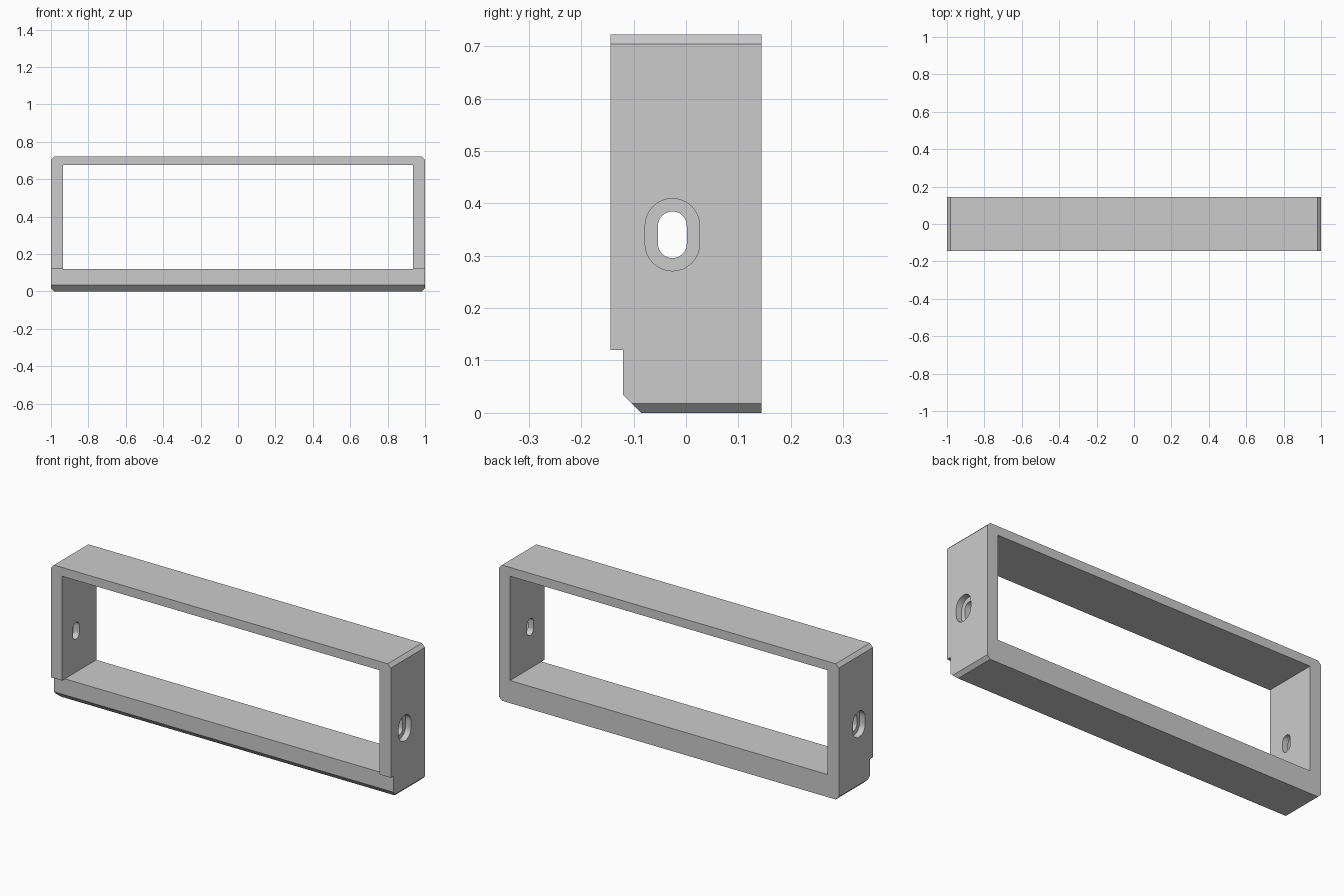
import bpy, bmesh
from math import sin, cos, pi
from mathutils import Vector

cube = bpy.data.objects.get("Cube")
if cube:
    bpy.data.objects.remove(cube, do_unlink=True)

HALF_X, HALF_Y, HEIGHT = 1.0, 0.144, 0.722
WALL, BOTTOM, TOP = 0.065, 0.12, 0.675
CHAMFER = 0.018

grey = bpy.data.materials.new("plain grey")
grey.use_nodes = True
grey.diffuse_color = (0.6, 0.6, 0.6, 1)
grey.node_tree.nodes["Principled BSDF"].inputs["Base Color"].default_value = (0.6, 0.6, 0.6, 1)


def prism(name, profile, axis, start, end):
    """Extrude a 2D profile along x (profile in y, z) or y (profile in x, z)."""
    place = (lambda p, t: (t, p[0], p[1])) if axis == "x" else (lambda p, t: (p[0], t, p[1]))
    bm = bmesh.new()
    face = bm.faces.new([bm.verts.new(place(p, start)) for p in profile])
    side = bmesh.ops.extrude_face_region(bm, geom=[face])["geom"]
    move = Vector(place((0, 0), end - start))
    bmesh.ops.translate(bm, vec=move, verts=[v for v in side if isinstance(v, bmesh.types.BMVert)])
    bmesh.ops.recalc_face_normals(bm, faces=bm.faces)
    mesh = bpy.data.meshes.new(name)
    bm.to_mesh(mesh)
    bm.free()
    mesh.materials.append(grey)
    obj = bpy.data.objects.new(name, mesh)
    bpy.context.collection.objects.link(obj)
    return obj


def rectangle(a0, a1, b0, b1):
    return [(a0, b0), (a1, b0), (a1, b1), (a0, b1)]


def slot(radius, y=-0.026, z=0.34, straight=0.017, steps=16):
    """Upright rounded slot outline."""
    points = []
    for offset, turn in ((straight, 0), (-straight, pi)):
        for i in range(steps + 1):
            a = turn + pi * i / steps
            points.append((y + radius * cos(a), z + offset + radius * sin(a)))
    return points


# Outer block with chamfered long edges
c = CHAMFER
outline = [(-HALF_X + c, 0), (HALF_X - c, 0), (HALF_X, c), (HALF_X, HEIGHT - c),
           (HALF_X - c, HEIGHT), (-HALF_X + c, HEIGHT), (-HALF_X, HEIGHT - c), (-HALF_X, c)]
frame = prism("rectangular_frame", outline, "y", -HALF_Y, HALF_Y)

# Central opening, front rebate with its sloped lower edge
inner = HALF_X - WALL
cutters = [
    prism("opening_cutter", rectangle(-inner, inner, BOTTOM, TOP), "y", -0.3, 0.3),
    prism("rebate_cutter", [(-0.3, BOTTOM), (-0.12, BOTTOM), (-0.12, 0.034),
                            (-0.086, 0), (-0.086, -0.1), (-0.3, -0.1)], "x", -1.2, 1.2),
]
# Stepped slot through each side wall
for label, s in (("left", 1), ("right", -1)):
    cutters.append(prism(label + "_slot_cutter", slot(0.0275), "x", s * 0.8, s * 1.2))
    cutters.append(prism(label + "_recess_cutter", slot(0.052), "x", s * (HALF_X - 0.032), s * 1.2))

for cutter in cutters:
    cutter.hide_render = True
    mod = frame.modifiers.new(cutter.name, "BOOLEAN")
    mod.operation, mod.solver, mod.object = "DIFFERENCE", "EXACT", cutter

# Bake the cuts and drop the helpers
bpy.context.view_layer.update()
evaluated = frame.evaluated_get(bpy.context.evaluated_depsgraph_get())
result = bpy.data.meshes.new_from_object(evaluated)
frame.modifiers.clear()
frame.data = result
for cutter in cutters:
    bpy.data.objects.remove(cutter, do_unlink=True)
result.materials.clear()
result.materials.append(grey)
for poly in result.polygons:
    poly.material_index = 0

bpy.ops.object.select_all(action="DESELECT")
frame.select_set(True)
bpy.context.view_layer.objects.active = frame
bpy.ops.object.shade_smooth_by_angle(angle=pi / 6)
